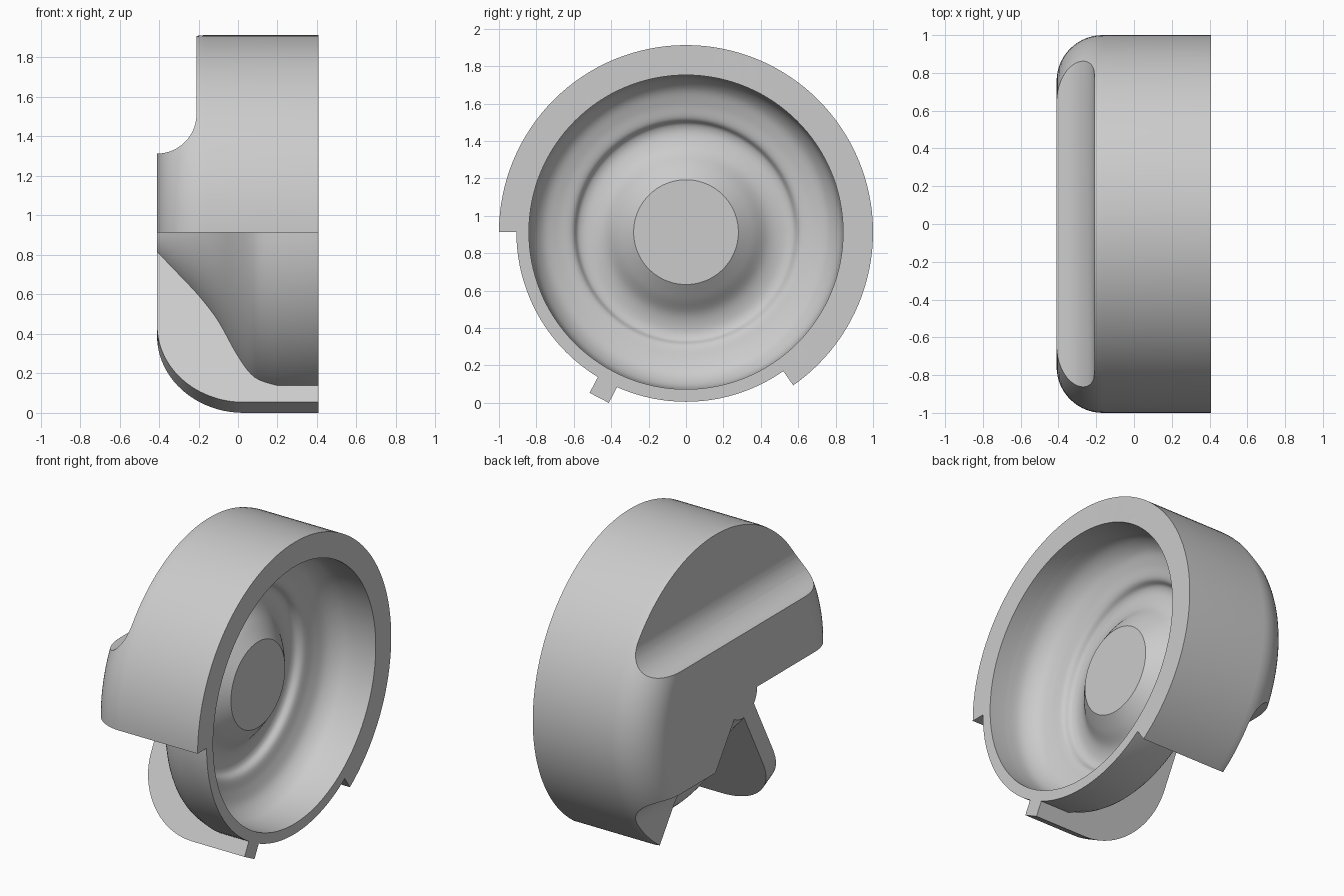
import bpy, bmesh, math
from mathutils import Vector

if "Cube" in bpy.data.objects:
    bpy.data.objects.remove(bpy.data.objects["Cube"])

CZ = 0.913        # height of the turning axis
X0, X1 = -0.41, 0.408

grey = bpy.data.materials.new("light_grey")
grey.diffuse_color = (0.6, 0.6, 0.6, 1)
grey.use_nodes = True
grey.node_tree.nodes["Principled BSDF"].inputs["Base Color"].default_value = grey.diffuse_color


def finish(name, bm):
    bmesh.ops.recalc_face_normals(bm, faces=bm.faces)
    if bm.calc_volume(signed=True) < 0:
        bmesh.ops.reverse_faces(bm, faces=bm.faces)
    me = bpy.data.meshes.new(name)
    bm.to_mesh(me)
    bm.free()
    ob = bpy.data.objects.new(name, me)
    bpy.context.collection.objects.link(ob)
    me.materials.append(grey)
    return ob


def revolve(name, profile, steps=128):
    """Turn (x, radius) points about the horizontal axis."""
    bm = bmesh.new()
    vs = [bm.verts.new((x, 0, CZ + r)) for x, r in profile]
    es = [bm.edges.new(p) for p in zip(vs, vs[1:])]
    bmesh.ops.spin(bm, geom=vs + es, cent=(0, 0, CZ), axis=(1, 0, 0),
                   angle=2 * math.pi, steps=steps)
    bmesh.ops.remove_doubles(bm, verts=bm.verts, dist=1e-4)
    return finish(name, bm)


def prism(name, pts, place, a, b):
    """Extrude a flat outline between depths a and b."""
    bm = bmesh.new()
    f = bm.faces.new([bm.verts.new(place(u, v, a)) for u, v in pts])
    new = bmesh.ops.extrude_face_region(bm, geom=[f], use_keep_orig=True)["geom"]
    shift = Vector(place(0, 0, b)) - Vector(place(0, 0, a))
    bmesh.ops.translate(bm, vec=shift,
                        verts=[g for g in new if isinstance(g, bmesh.types.BMVert)])
    return finish(name, bm)


def arc(cx, cy, r, a0, a1, n=14):
    return [(cx + r * math.cos(math.radians(a0 + (a1 - a0) * i / n)),
             cy + r * math.sin(math.radians(a0 + (a1 - a0) * i / n))) for i in range(n + 1)]


def smooth(pts, n=5):
    """Rounded path through a few points."""
    p = [Vector(q) for q in [pts[0]] + pts + [pts[-1]]]
    out = []
    for a, b, c, d in zip(p, p[1:], p[2:], p[3:]):
        for i in range(n):
            t = i / n
            out.append(tuple(0.5 * (2 * b + (c - a) * t + (2 * a - 5 * b + 4 * c - d) * t * t
                                    + (3 * b - a - 3 * c + d) * t ** 3)))
    return out + [pts[-1]]


def combine(ob, other, op):
    m = ob.modifiers.new(op, 'BOOLEAN')
    m.operation, m.solver, m.object = op, 'EXACT', other
    bpy.context.view_layer.objects.active = ob
    bpy.ops.object.modifier_apply(modifier=m.name)
    bpy.data.objects.remove(other, do_unlink=True)


# Line inside the wall of the bell shell, where body and fin are rooted
root = [(X1, 0.875), (0.2, 0.875), (0.085, 0.82), (0, 0.65), (-0.1, 0.45), (-0.2, 0.3), (X0, 0.05)]

# Outer drum with a rounded closed end
R = 0.245
knob = revolve("cap_body", root[-1:] + arc(X0 + R, 1 - R, R, 180, 90) + [(X1, 1)] + root)

# Scooped recesses above and below leave a raised grip bar
for s in (1, -1):
    scoop = [(X0 - 0.3, 0.4)] + arc(X0, 0.6, 0.2, -90, 0) + [(X0 + 0.2, 1.3), (X0 - 0.3, 1.3)]
    combine(knob, prism("scoop_cutter", scoop,
                        lambda u, v, w: (u, w, CZ + s * v), -1.5, 1.5), 'DIFFERENCE')

# Open sector cut out of the drum
sector = [(0, 0), (-2, 0), (-2, -2), (1.4, -2)]
combine(knob, prism("sector_cutter", sector, lambda u, v, w: (w, u, CZ + v), -1, 1), 'DIFFERENCE')

# Bell-shaped inner shell, hollow with a rounded floor, ring groove and central boss
bell = smooth([(X0, 0.15), (-0.3, 0.275), (-0.195, 0.40), (-0.1, 0.54), (0, 0.74),
               (0.085, 0.86), (0.2, 0.907)])
hollow = smooth([(0.3, 0.84), (0.19, 0.825), (0.11, 0.77), (0.07, 0.69), (0.045, 0.61),
                 (0.005, 0.575), (-0.005, 0.52), (0.02, 0.44), (0.085, 0.36), (0.145, 0.28)])
combine(knob, revolve("bell_shell", [(X0, 0)] + bell + [(X1, 0.907), (X1, 0.84)]
                      + hollow + [(0.145, 0)]), 'UNION')

# Radial pointer fin with a rounded corner
d, n = (-0.464, -0.886), (0.886, -0.464)
fin = arc(X0 + 0.44, 0.56, 0.44, 180, 90, 20) + [(X1, 1)] + root
combine(knob, prism("pointer_fin", fin,
                    lambda u, v, w: (u, v * d[0] + w * n[0], CZ + v * d[1] + w * n[1]),
                    -0.058, 0.058), 'UNION')

bpy.ops.object.select_all(action='DESELECT')
knob.select_set(True)
bpy.context.view_layer.objects.active = knob
bpy.ops.object.shade_smooth_by_angle(angle=math.radians(30))
